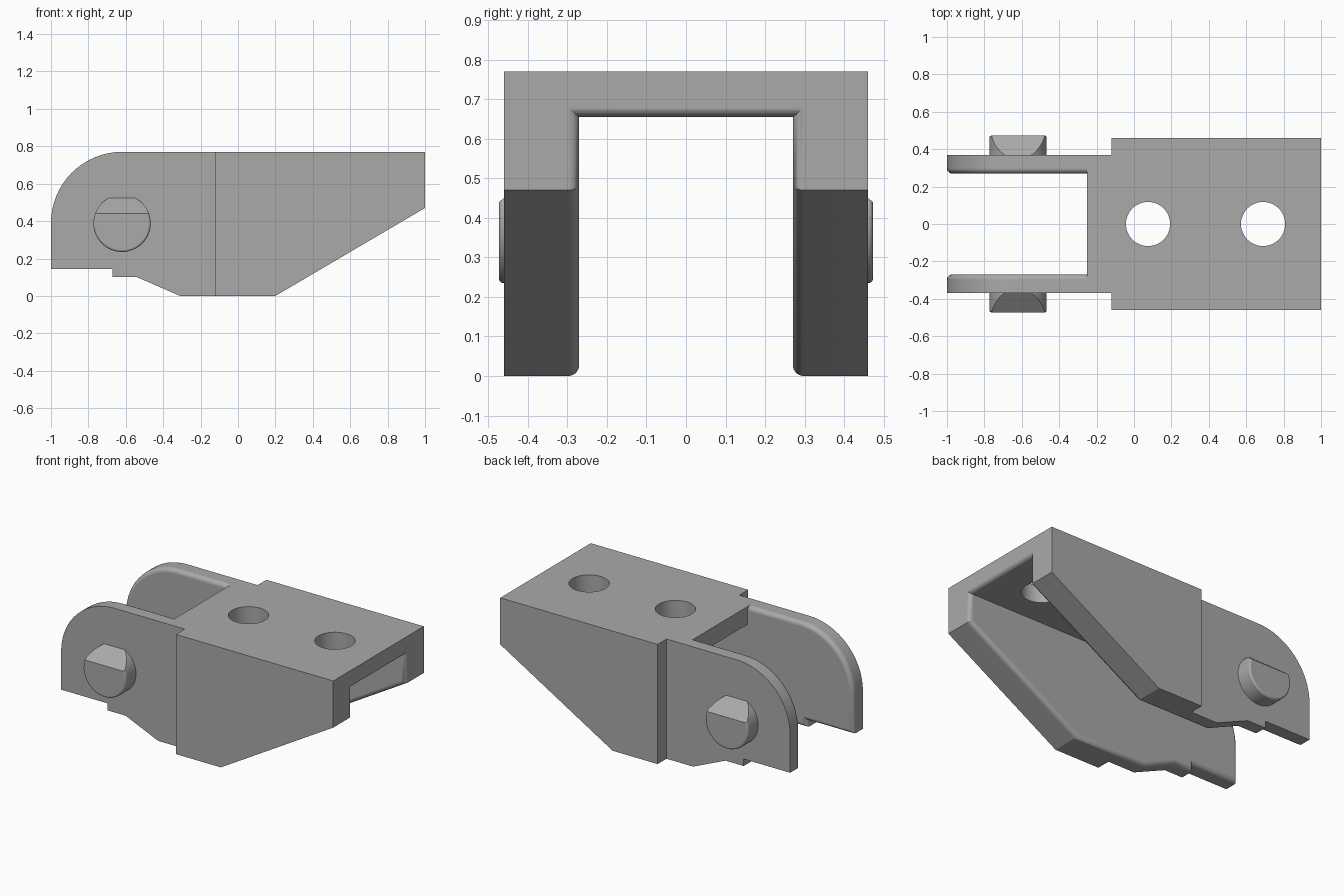
import bpy, bmesh, math
from mathutils import Vector

cube = bpy.data.objects.get("Cube")
if cube:
    bpy.data.objects.remove(cube)

steel = bpy.data.materials.new("plain grey")
steel.use_nodes = True
GREY = (0.4, 0.4, 0.4, 1)
steel.diffuse_color = GREY
steel.node_tree.nodes["Principled BSDF"].inputs["Base Color"].default_value = GREY


def make_object(name, bm):
    bmesh.ops.recalc_face_normals(bm, faces=bm.faces)
    mesh = bpy.data.meshes.new(name)
    bm.to_mesh(mesh)
    bm.free()
    mesh.materials.append(steel)
    obj = bpy.data.objects.new(name, mesh)
    bpy.context.collection.objects.link(obj)
    return obj


def extrude_profile(points, y0, y1):
    """Prism with an x-z outline, running from y0 to y1."""
    bm = bmesh.new()
    face = bm.faces.new([bm.verts.new((x, y0, z)) for x, z in points])
    new = bmesh.ops.extrude_face_region(bm, geom=[face])["geom"]
    bmesh.ops.translate(bm, vec=(0, y1 - y0, 0),
                        verts=[v for v in new if isinstance(v, bmesh.types.BMVert)])
    return bm


def round_edges(bm, test, radius):
    edges = [e for e in bm.edges if all(test(v.co) for v in e.verts)]
    bmesh.ops.bevel(bm, geom=edges, offset=radius, segments=5, profile=0.5,
                    affect='EDGES', clamp_overlap=False)


def box(x0, x1, y0, y1, z0, z1):
    return extrude_profile([(x0, z0), (x1, z0), (x1, z1), (x0, z1)], y0, y1)


def activate(obj):
    bpy.ops.object.select_all(action='DESELECT')
    obj.select_set(True)
    bpy.context.view_layer.objects.active = obj


def combine(target, other, operation):
    mod = target.modifiers.new(operation.lower(), 'BOOLEAN')
    mod.operation, mod.object, mod.solver = operation, other, 'EXACT'
    activate(target)
    bpy.ops.object.modifier_apply(modifier=mod.name)
    bpy.data.objects.remove(other)


def finish(obj):
    activate(obj)
    bpy.ops.object.shade_smooth_by_angle(angle=math.radians(28))
    mod = obj.modifiers.new("flat_face_normals", 'WEIGHTED_NORMAL')
    mod.keep_sharp = True


# Side outline with a rounded rear top corner
PIVOT = (-0.62, 0.39)
outline = [(-1, 0.145), (-0.67, 0.145), (-0.67, 0.1), (-0.54, 0.1),
           (-0.31, 0), (0.2, 0), (1, 0.47), (1, 0.77)]
for i in range(17):
    a = math.radians(90 + 90 * i / 16)
    outline.append((PIVOT[0] + 0.38 * math.cos(a), PIVOT[1] + 0.38 * math.sin(a)))

# Top plate with a rounded lower front lip
bm = box(-0.25, 1, -0.31, 0.31, 0.655, 0.77)
round_edges(bm, lambda p: p.x > 0.99 and p.z < 0.7, 0.025)
bracket = make_object("bracket_body", bm)

for side, label in ((1, "left"), (-1, "right")):
    # Cheek with a rounded inner rim, thinned toward the rear
    bm = extrude_profile(outline, side * 0.27, side * 0.46)
    round_edges(bm, lambda p: abs(p.y) < 0.28, 0.028)
    cheek = make_object("cheek_" + label, bm)
    combine(cheek, make_object("recess", box(-1.2, -0.12, side * 0.37, side * 0.6, -0.1, 0.9)),
            'DIFFERENCE')
    combine(bracket, cheek, 'UNION')

    # Round pin head with a sloped flat on its upper part
    ring = [(PIVOT[0] + 0.153 * math.cos(math.tau * i / 48),
             0.388 + 0.153 * math.sin(math.tau * i / 48)) for i in range(48)]
    bm = extrude_profile(ring, side * 0.35, side * 0.473)
    round_edges(bm, lambda p: abs(p.y) > 0.46, 0.012)
    cut = bmesh.ops.bisect_plane(bm, geom=bm.verts[:] + bm.edges[:] + bm.faces[:],
                                 plane_co=Vector((0, side * 0.473, 0.44)),
                                 plane_no=Vector((0, side * 0.08, 0.1)), clear_outer=True)
    bmesh.ops.holes_fill(bm, edges=[e for e in cut["geom_cut"]
                                    if isinstance(e, bmesh.types.BMEdge)])
    finish(make_object("pin_head_" + label, bm))

# Mounting holes
for x in (0.075, 0.69):
    bm = bmesh.new()
    bmesh.ops.create_cone(bm, cap_ends=True, segments=48, radius1=0.118, radius2=0.118, depth=0.4)
    bmesh.ops.translate(bm, verts=bm.verts, vec=(x, 0, 0.7))
    combine(bracket, make_object("hole_cutter", bm), 'DIFFERENCE')

finish(bracket)
